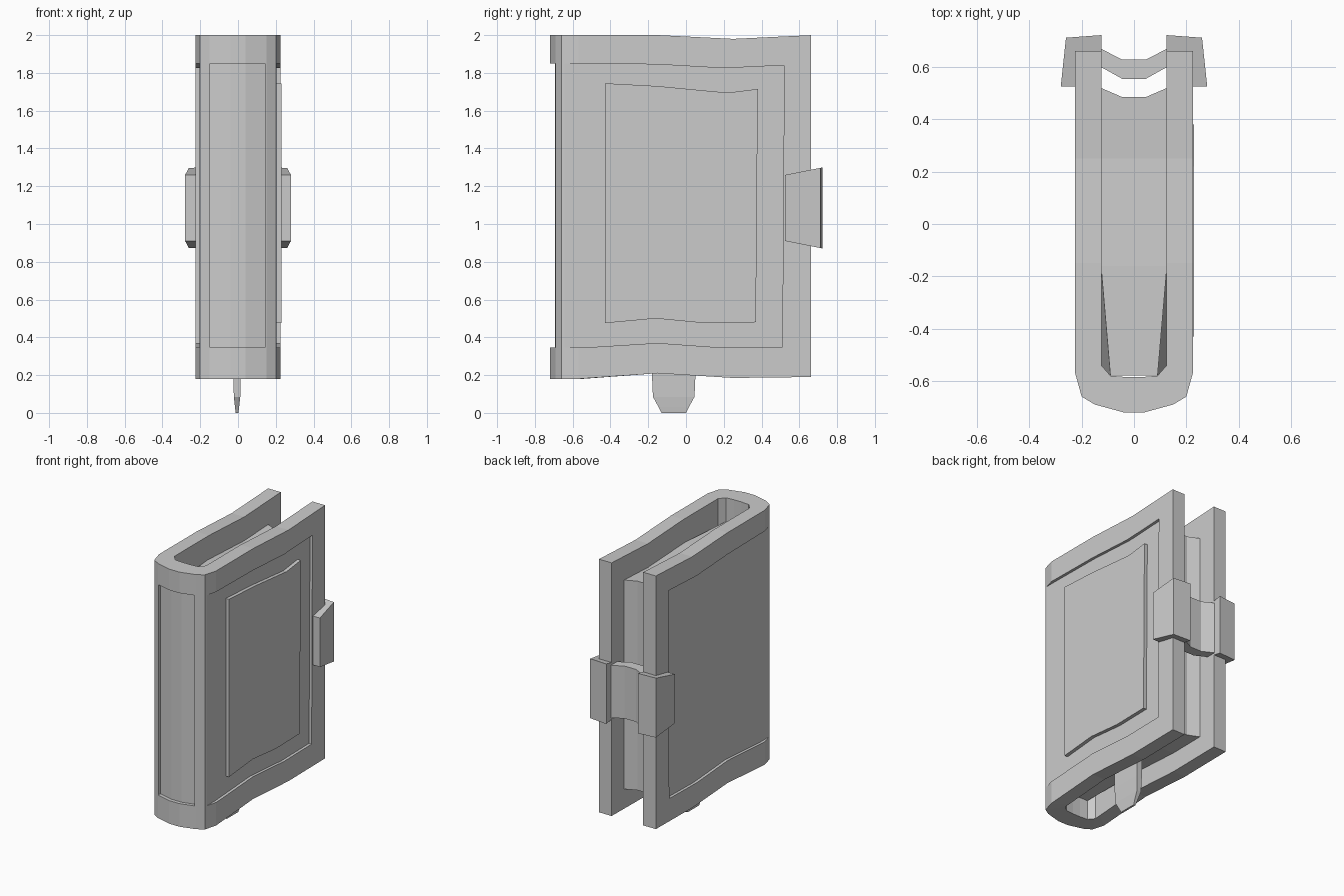
import bpy, bmesh

if "Cube" in bpy.data.objects:
    bpy.data.objects.remove(bpy.data.objects["Cube"])


def interp(pts, y):
    """Piecewise-linear height along the depth of the book."""
    for (a, za), (b, zb) in zip(pts, pts[1:]):
        if y <= b:
            t = max(0.0, (y - a) / (b - a))
            return za + t * (zb - za)
    return pts[-1][1]


def loft(name, rings, cap=None):
    """Skin closed rings; cap gives face index groups for the two ends."""
    bm = bmesh.new()
    vs = [[bm.verts.new(p) for p in r] for r in rings]
    n = len(rings[0])
    for a, b in zip(vs, vs[1:]):
        for i in range(n):
            j = (i + 1) % n
            bm.faces.new((a[i], a[j], b[j], b[i]))
    for end in (vs[0], vs[-1]):
        for group in cap or [range(n)]:
            bm.faces.new([end[i] for i in group])
    bmesh.ops.recalc_face_normals(bm, faces=bm.faces)
    me = bpy.data.meshes.new(name)
    bm.to_mesh(me)
    bm.free()
    ob = bpy.data.objects.new(name, me)
    bpy.context.collection.objects.link(ob)
    return ob


def strip(name, outer, inner, top, bottom):
    """Upright wall between an outer and an inner plan line."""
    return loft(name, [[(*o, bottom(o[1])), (*o, top(o[1])),
                        (*i, top(i[1])), (*i, bottom(i[1]))]
                       for o, i in zip(outer, inner)])


def side_prism(name, outline, x0, x1):
    return loft(name, [[(x, y, z) for y, z in outline] for x in (x0, x1)])


def mirrored(half):
    return half + [(-x, y) for x, y in reversed(half)]


def cut(target, cutter):
    cutter.hide_render = True
    mod = target.modifiers.new("cut", 'BOOLEAN')
    mod.operation = 'DIFFERENCE'
    mod.solver = 'EXACT'
    mod.object = cutter
    bpy.context.view_layer.objects.active = target
    bpy.ops.object.modifier_apply(modifier=mod.name)
    bpy.data.objects.remove(cutter)


def cover_top(y):
    return interp([(-.72, 2), (-.15, 2), (.25, 1.98), (.67, 2)], y)


def cover_bottom(y):
    return interp([(-.72, .18), (-.55, .18), (-.15, .21), (.25, .185), (.67, .19)], y)


# Cover: boards and rounded spine as one U-shaped wall
outer = [(.225, .662), (.225, .25), (.225, -.15), (.225, -.57), (.2, -.66), (.15, -.69), (.04, -.72)]
inner = [(.125, .662), (.125, .25), (.125, -.15), (.125, -.5), (.125, -.54), (.09, -.58), (.03, -.585)]
cover = strip("cover", mirrored(outer), mirrored(inner), cover_top, cover_bottom)

# Recessed side panels
panel = [(-.8, 1.85), (-.55, 1.85), (-.15, 1.845), (.2, 1.825), (.52, 1.84),
         (.51, .35), (.2, .345), (-.15, .37), (-.55, .345), (-.8, .345)]
panel[0], panel[-1] = (-.65, 1.85), (-.65, .345)
for s in (1, -1):
    cut(cover, side_prism("panel_cutter", panel, s * .205, s * .4))

# Recessed spine panel
spine = [(-.147, -.667), (-.04, -.694), (.04, -.694), (.142, -.667), (.142, -.9), (-.147, -.9)]
cut(cover, loft("spine_cutter", [[(x, y, z) for x, y in spine] for z in (.345, 1.85)]))

# Raised plate on the right board only
plate = [(-.43, 1.745), (-.15, 1.73), (.22, 1.695), (.38, 1.715),
         (.37, .48), (.1, .475), (-.16, .50), (-.43, .475)]
side_prism("front_plate", plate, .195, .23)

# Page block: hollowed fore edge, narrowing towards the spine
rings = []
for y, dy, w in ((-.58, 0, .09), (-.16, 0, .126), (.25, 0, .126), (.52, -.035, .126)):
    cols = [(-w, y), (-.045, y + dy), (.045, y + dy), (w, y)]
    zt, zb = cover_top(y) - .17, cover_bottom(y) + .14
    rings.append([(*c, zt) for c in cols] + [(.126, y, 1.08)]
                 + [(*c, zb) for c in reversed(cols)] + [(-.126, y, 1.08)])
loft("pages", rings, cap=[(0, 1, 7, 8, 9), (1, 2, 6, 7), (2, 3, 4, 5, 6)])


# Clasp: a flared corner wing on each board, joined by a dished strap
def wing_top(y):
    return 1.26 + (y - .525) * .2


def wing_bottom(y):
    return .91 - (y - .525) * .2


for s, side in ((1, "right"), (-1, "left")):
    strip("clasp_wing_" + side,
          [(s * .28, .525), (s * .26, .712), (s * .125, .722)],
          [(s * .22, .525), (s * .22, .655), (s * .125, .655)], wing_top, wing_bottom)
strip("clasp_strap", mirrored([(.13, .672), (.045, .628)]), mirrored([(.13, .602), (.045, .555)]),
      lambda y: 1.27, lambda y: .895)

# Ribbon bookmark hanging below the pages, tapering to its tip
ribbon = [(.42, -.18, .05, .02), (.2, -.18, .05, .02), (.085, -.175, .045, .017),
          (.03, -.145, .015, .011), (0, -.13, 0, .007)]
loft("bookmark", [[(-.005 - t, a, z), (-.005 + t, a, z), (-.005 + t, b, z), (-.005 - t, b, z)]
                  for z, a, b, t in ribbon])
